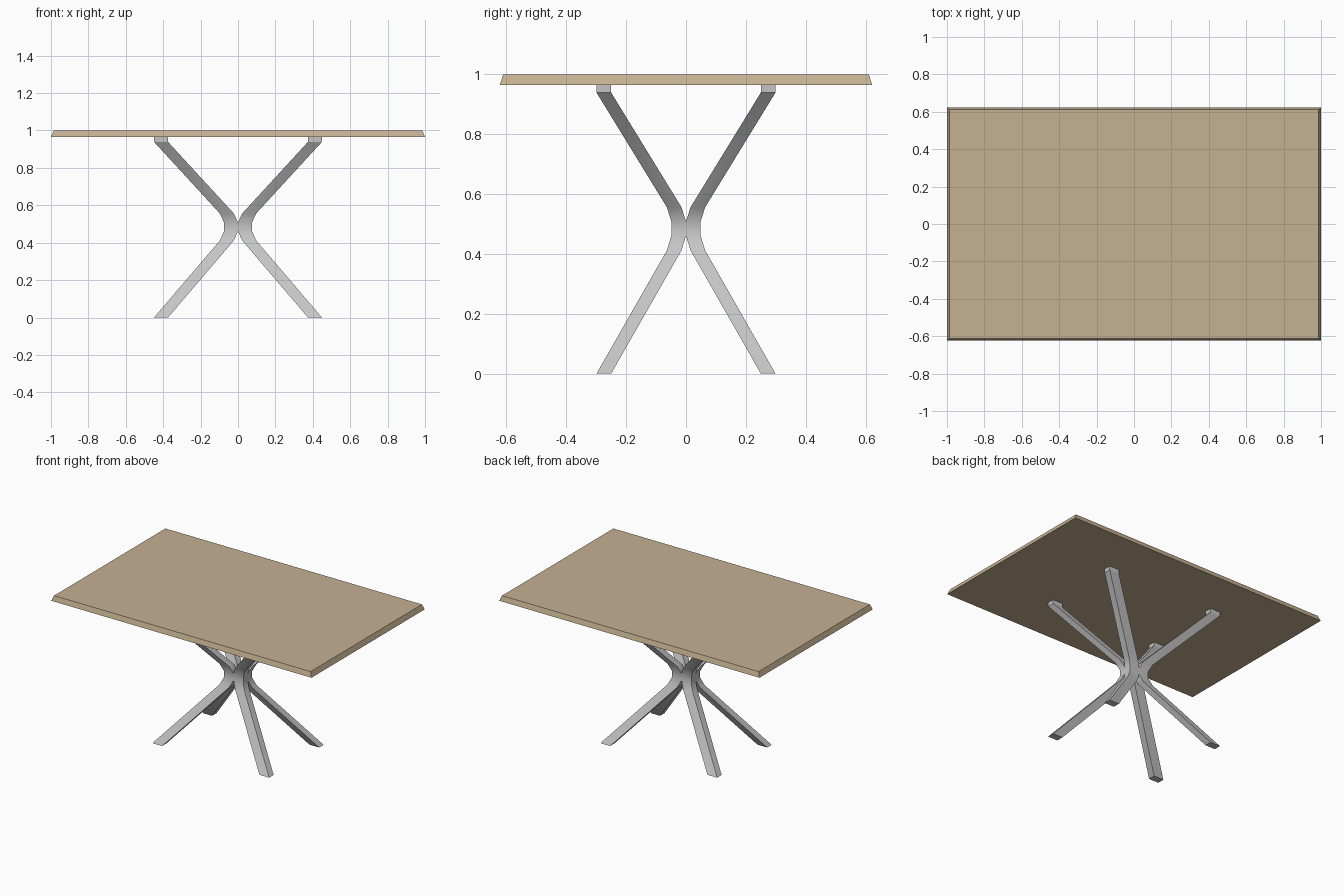
import bpy, bmesh
from math import radians

if "Cube" in bpy.data.objects:
    bpy.data.objects.remove(bpy.data.objects["Cube"])


def material(name, rgb):
    m = bpy.data.materials.new(name)
    m.diffuse_color = (*rgb, 1)
    m.use_nodes = True
    m.node_tree.nodes["Principled BSDF"].inputs["Base Color"].default_value = m.diffuse_color
    return m


def loft(name, rings, mat):
    """Skin a stack of axis-aligned rectangles (x0, x1, y0, y1, z)."""
    bm = bmesh.new()
    loops = [[bm.verts.new(p) for p in
              ((x0, y0, z), (x1, y0, z), (x1, y1, z), (x0, y1, z))]
             for x0, x1, y0, y1, z in rings]
    for a, b in zip(loops, loops[1:]):
        for i in range(4):
            j = (i + 1) % 4
            bm.faces.new((a[i], a[j], b[j], b[i]))
    bm.faces.new(loops[0][::-1])
    bm.faces.new(loops[-1])
    bmesh.ops.recalc_face_normals(bm, faces=bm.faces)
    me = bpy.data.meshes.new(name)
    bm.to_mesh(me)
    bm.free()
    me.materials.append(mat)
    ob = bpy.data.objects.new(name, me)
    bpy.context.collection.objects.link(ob)
    return ob


wood = material("light wood", (0.56, 0.44, 0.29))
metal = material("grey metal", (0.56, 0.56, 0.56))

# Tabletop with slanted edges
loft("tabletop", [(-1, 1, -0.622, 0.622, 0.965),
                  (-0.986, 0.986, -0.611, 0.611, 1.0)], wood)

# One bent leg, inner corner (x, y) at each height, mirrored to four
W, D = 0.075, 0.049
path = [(0.374, 0.25, 0), (0.022, 0.015, 0.412), (0, 0, 0.461), (0, 0, 0.508),
        (0.022, 0.015, 0.556), (0.374, 0.25, 0.939), (0.374, 0.25, 0.965)]
legs = loft("legs", [(x, x + W, y, y + D, z) for x, y, z in path], metal)
mir = legs.modifiers.new("mirror", 'MIRROR')
mir.use_axis = (True, True, False)
mir.use_mirror_merge = False

# Smooth the bend, keep the corners sharp
bpy.context.view_layer.objects.active = legs
legs.select_set(True)
bpy.ops.object.shade_smooth_by_angle(angle=radians(30))
